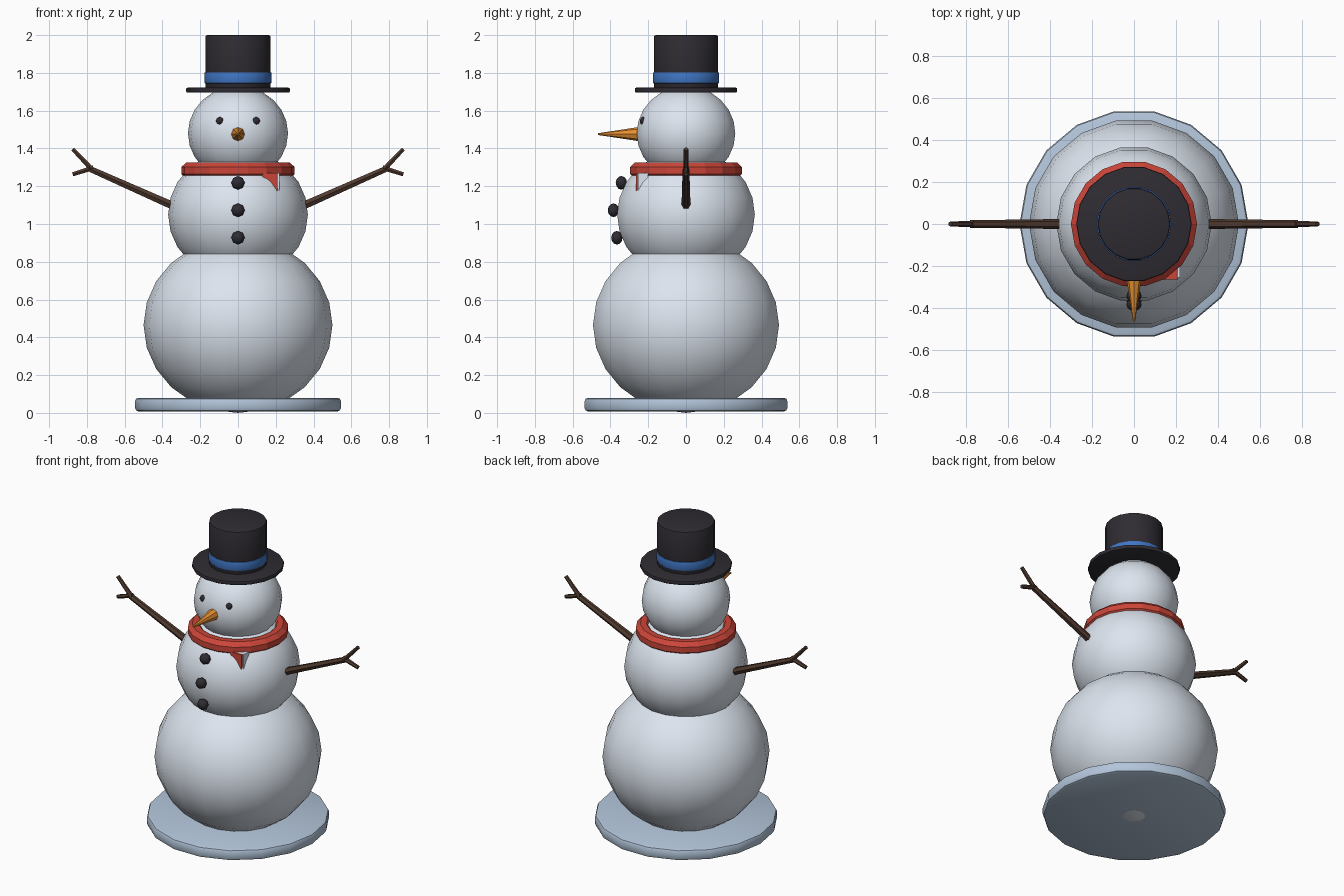
import bpy, math
from math import sin, cos, pi
from mathutils import Vector, Matrix

if "Cube" in bpy.data.objects:
    bpy.data.objects.remove(bpy.data.objects["Cube"])


def material(name, rgb):
    m = bpy.data.materials.new(name)
    m.diffuse_color = (*rgb, 1)
    m.use_nodes = True
    m.node_tree.nodes["Principled BSDF"].inputs["Base Color"].default_value = m.diffuse_color
    return m


SNOW = material("snow", (0.72, 0.78, 0.86))
ICE = material("ice", (0.45, 0.56, 0.70))
BLACK = material("black", (0.028, 0.025, 0.032))
BLUE = material("blue", (0.05, 0.18, 0.55))
RED = material("red", (0.60, 0.06, 0.04))
ORANGE = material("orange", (0.80, 0.28, 0.03))
WOOD = material("wood", (0.08, 0.042, 0.028))


def make(name, verts, faces, mat, smooth=None):
    me = bpy.data.meshes.new(name)
    me.from_pydata(verts, [], faces)
    me.materials.append(mat)
    ob = bpy.data.objects.new(name, me)
    bpy.context.collection.objects.link(ob)
    if smooth:
        bpy.ops.object.select_all(action='DESELECT')
        ob.select_set(True)
        bpy.context.view_layer.objects.active = ob
        bpy.ops.object.shade_smooth_by_angle(angle=math.radians(smooth))
    return ob


def lathe(name, profile, mat, n=18, smooth=30, closed=False, matrix=Matrix()):
    """Revolve (radius, height) points, listed bottom to top, around the local z axis."""
    verts = [matrix @ Vector((r * cos(2 * pi * i / n), r * sin(2 * pi * i / n), z))
             for r, z in profile for i in range(n)]
    rows = len(profile)
    faces = []
    for j in range(rows if closed else rows - 1):
        a, b = j * n, (j + 1) % rows * n
        faces += [(a + i, a + (i + 1) % n, b + (i + 1) % n, b + i) for i in range(n)]
    if not closed:
        faces += [tuple(reversed(range(n))), tuple(range((rows - 1) * n, rows * n))]
    return make(name, verts, faces, mat, smooth)


def ball(name, r, h, mat, loc, n=18, rings=12, matrix=Matrix(), smooth=60):
    prof = [(max(r * sin(pi * k / rings), 0.0005), -h * cos(pi * k / rings))
            for k in range(rings + 1)]
    return lathe(name, prof, mat, n, smooth, matrix=Matrix.Translation(loc) @ matrix)


def disc(name, r, z0, z1, b, mat):
    c = b * 0.3
    return lathe(name, [(r - b, z0), (r - c, z0 + c), (r, z0 + b),
                        (r, z1 - b), (r - c, z1 - c), (r - b, z1)], mat, smooth=30)


def stick(name, a, b, r0, r1, n=6):
    a, b = Vector(a), Vector(b)
    d = b - a
    m = Matrix.Translation(a) @ d.to_track_quat('Z', 'Y').to_matrix().to_4x4()
    return lathe(name, [(r0, 0), (r1, d.length)], WOOD, n, None, matrix=m)


def box(name, lo, hi, mat):
    v = [(x, y, z) for x in (lo[0], hi[0]) for y in (lo[1], hi[1]) for z in (lo[2], hi[2])]
    f = [(0, 1, 3, 2), (4, 6, 7, 5), (0, 4, 5, 1), (2, 3, 7, 6), (0, 2, 6, 4), (1, 5, 7, 3)]
    return make(name, v, f, mat)


# Base and snowballs
disc("base", 0.545, 0.008, 0.08, 0.018, ICE)
ball("lower_body", 0.50, 0.465, SNOW, (0, 0, 0.465))
ball("middle_body", 0.37, 0.344, SNOW, (0, 0, 1.05))
ball("head", 0.265, 0.25, SNOW, (0, 0, 1.48))

# Scarf: octagonal section ring, with a short tail half sunk in the body
ring = [(0.255 + 0.049 * cos(pi / 8 + k * pi / 4), 1.283 + 0.047 * sin(pi / 8 + k * pi / 4))
        for k in range(8)]
lathe("scarf", ring, RED, smooth=None, closed=True)
box("scarf_tail", (0.13, -0.265, 1.08), (0.21, -0.20, 1.27), RED)
box("scarf_tail_lining", (0.14, -0.255, 1.08), (0.22, -0.20, 1.27), SNOW)

# Hat
disc("hat_brim", 0.275, 1.695, 1.722, 0.008, BLACK)
disc("hat_crown", 0.173, 1.71, 2.0, 0.01, BLACK)
disc("hat_band", 0.178, 1.745, 1.802, 0.004, BLUE)

# Face and buttons
facing = Matrix.Rotation(pi / 2, 4, 'X')
for side, s in (("left", -1), ("right", 1)):
    ball(side + "_eye", 0.022, 0.018, BLACK, (s * 0.095, -0.226, 1.545), 8, 6, facing)
lathe("nose", [(0.038, 0.20), (0.036, 0.26), (0.022, 0.35), (0.005, 0.465)], ORANGE, 8, None,
      matrix=Matrix.Translation((0, 0, 1.476)) @ facing)
for i, (y, z) in enumerate(((-0.342, 1.218), (-0.384, 1.073), (-0.366, 0.927))):
    ball(f"button_{i + 1}", 0.036, 0.030, BLACK, (0, y, z), 8, 6, facing)

# Stick arms with two twigs each
for side, s in (("left", -1), ("right", 1)):
    stick(side + "_arm", (s * 0.33, 0, 1.09), (s * 0.78, 0, 1.29), 0.024, 0.018)
    stick(side + "_upper_twig", (s * 0.765, 0, 1.28), (s * 0.875, 0, 1.397), 0.015, 0.012)
    stick(side + "_lower_twig", (s * 0.765, 0, 1.298), (s * 0.875, 0, 1.263), 0.015, 0.012)
